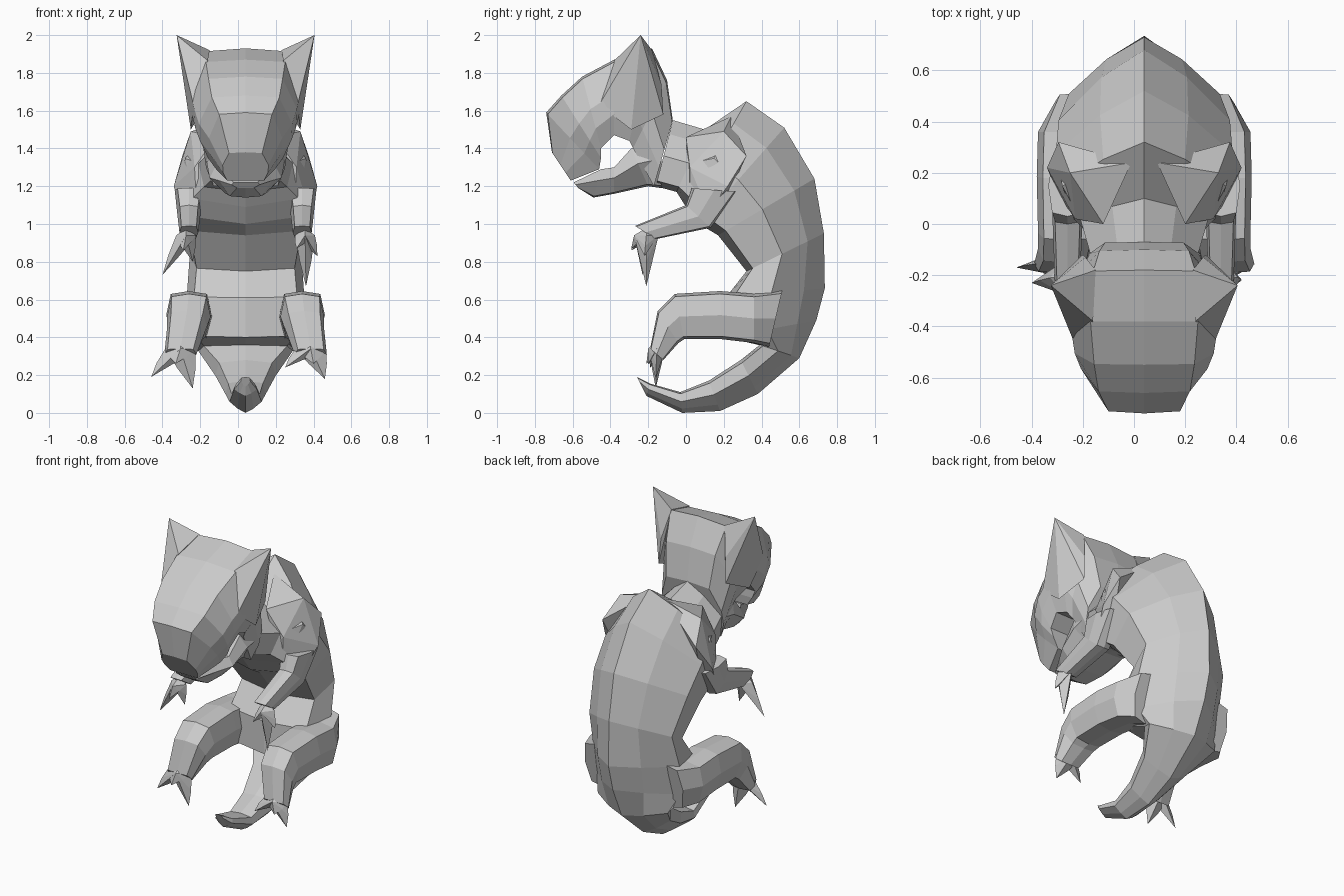
import bpy, bmesh

AXIS = 0.04  # symmetry plane of the creature


def finish(name, bm):
    bmesh.ops.recalc_face_normals(bm, faces=bm.faces[:])
    me = bpy.data.meshes.new(name)
    bm.to_mesh(me)
    bm.free()
    bpy.context.collection.objects.link(bpy.data.objects.new(name, me))


def loft(name, rings, half, cx=0.0):
    """rings: (y, z) start, (y, z) end, half width, optional x shift.
    half: right half of the section as (width factor, fraction start->end)."""
    section = half + [(-u, v) for u, v in reversed(half) if u > 0]
    bm = bmesh.new()
    loops = []
    for by, bz, fy, fz, w, *dx in rings:
        x0 = AXIS + cx + (dx[0] if dx else 0)
        loops.append([bm.verts.new((x0 + u * w, by + (fy - by) * v, bz + (fz - bz) * v))
                      for u, v in section])
    n = len(section)
    for a, b in zip(loops, loops[1:]):
        for i in range(n):
            j = (i + 1) % n
            bm.faces.new((a[i], a[j], b[j], b[i]))
    bm.faces.new(loops[0])
    bm.faces.new(loops[-1])
    finish(name, bm)


def hull(name, points):
    bm = bmesh.new()
    for p in points:
        bm.verts.new(p)
    res = bmesh.ops.convex_hull(bm, input=bm.verts[:])
    junk = [v for v in res["geom_interior"] if isinstance(v, bmesh.types.BMVert)]
    bmesh.ops.delete(bm, geom=junk, context='VERTS')
    finish(name, bm)


def claws(name, wrist, size, tips):
    """Pointed digits fanning out from one wrist block."""
    x, y, z = wrist
    a, b, c = size
    base = [(x - a, y, z), (x + a, y, z), (x, y - b, z), (x, y + b, z), (x, y, z + c)]
    for i, tip in enumerate(tips):
        mid = [((x + tip[0]) / 2 + d, (y + tip[1]) / 2, (z + tip[2]) / 2) for d in (-a * .6, a * .6)]
        hull(f"{name}_{i + 1}", base + mid + [tip])


# torso curling down into the tail: back ridge point, belly point, half width
loft("body_and_tail", [
    (-.07, 1.55, -.16, 1.20, .21),
    (.10, 1.50, -.05, 1.17, .25),
    (.32, 1.65, .00, 1.09, .32),
    (.52, 1.51, .07, 1.00, .345),
    (.68, 1.24, .17, .94, .335),
    (.73, .95, .32, .75, .295),
    (.735, .66, .21, .61, .31),
    (.69, .49, .21, .40, .30),
    (.60, .29, .39, .36, .25),
    (.38, .10, .29, .28, .16),
    (.18, .01, .12, .17, .105),
    (-.02, .00, -.03, .11, .085),
    (-.21, .09, -.19, .155, .06),
    (-.235, .14, -.26, .19, .025),
], [(0, 0), (.5, .21), (1, .54), (.88, .92), (0, 1)])

# skull and muzzle, from nape to nose
loft("head", [
    (-.07, 1.55, -.17, 1.20, .22),
    (-.10, 1.76, -.28, 1.40, .25),
    (-.18, 1.93, -.30, 1.44, .285),
    (-.38, 1.87, -.38, 1.47, .30),
    (-.55, 1.78, -.45, 1.40, .28),
    (-.66, 1.68, -.45, 1.35, .255),
    (-.74, 1.59, -.46, 1.29, .20),
    (-.71, 1.38, -.61, 1.23, .125),
], [(0, 0), (.7, .03), (.97, .45), (.95, .72), (.78, 1), (0, 1)])

# lower jaw
loft("lower_jaw", [
    (-.13, 1.45, -.13, 1.19, .21),
    (-.29, 1.40, -.20, 1.20, .205),
    (-.38, 1.30, -.38, 1.16, .19),
    (-.45, 1.29, -.49, 1.14, .14),
    (-.595, 1.22, -.57, 1.19, .075),
], [(0, 0), (.85, 0), (1, .4), (.6, .95), (0, 1)])

limb = [(0, 0), (.8, .06), (1, .5), (.75, .94), (0, 1)]
hand_tips = {1: [(.36, -.21, .67), (.42, -.22, .83), (.31, -.29, .87)],
             -1: [(-.40, -.23, .73), (-.24, -.20, .80), (-.29, -.29, .86)]}
foot_tips = {1: [(.46, -.16, .18), (.25, -.19, .24), (.40, -.20, .26)],
             -1: [(-.46, -.17, .19), (-.24, -.16, .13), (-.33, -.21, .26)]}

for s, side in ((1, "right"), (-1, "left")):
    # pointed ear flowing into the side of the skull
    hull(f"{side}_ear", [(AXIS + s * x, y, z) for x, y, z in (
        (.365, -.24, 2.0), (.19, -.18, 1.92), (.20, -.38, 1.865),
        (.275, -.46, 1.63), (.29, -.29, 1.50), (.24, -.12, 1.58), (.23, -.13, 1.74))])

    # angular shoulder
    hull(f"{side}_shoulder", [(AXIS + s * x, y, z) for x, y, z in (
        (.05, .24, 1.57), (.29, .20, 1.49), (.16, .00, 1.46), (.27, .02, 1.30),
        (.38, .22, 1.20), (.335, .32, 1.36), (.34, .12, 1.06), (.26, .02, 1.11),
        (.28, .17, 1.04))])

    # upper arm and forearm
    loft(f"{side}_arm", [
        (.03, 1.19, .27, 1.17, .075),
        (.00, 1.10, .13, .98, .06),
        (-.27, .99, -.16, .92, .05),
    ], limb, s * .30)
    claws(f"{side}_hand_claw", (AXIS + s * .315, -.21, .94), (.052, .065, .04), hand_tips[s])

    # thigh and shin
    loft(f"{side}_leg", [
        (.51, .65, .44, .35, .10, -.05 * s),
        (.36, .63, .36, .37, .12, -.005 * s),
        (.18, .645, .19, .39, .12),
        (-.06, .63, -.01, .39, .115),
        (-.15, .54, -.04, .37, .105, .01 * s),
        (-.19, .34, -.12, .28, .085, .045 * s),
    ], limb, s * .30)
    claws(f"{side}_foot_claw", (AXIS + s * .345, -.155, .34), (.08, .045, .05), foot_tips[s])
